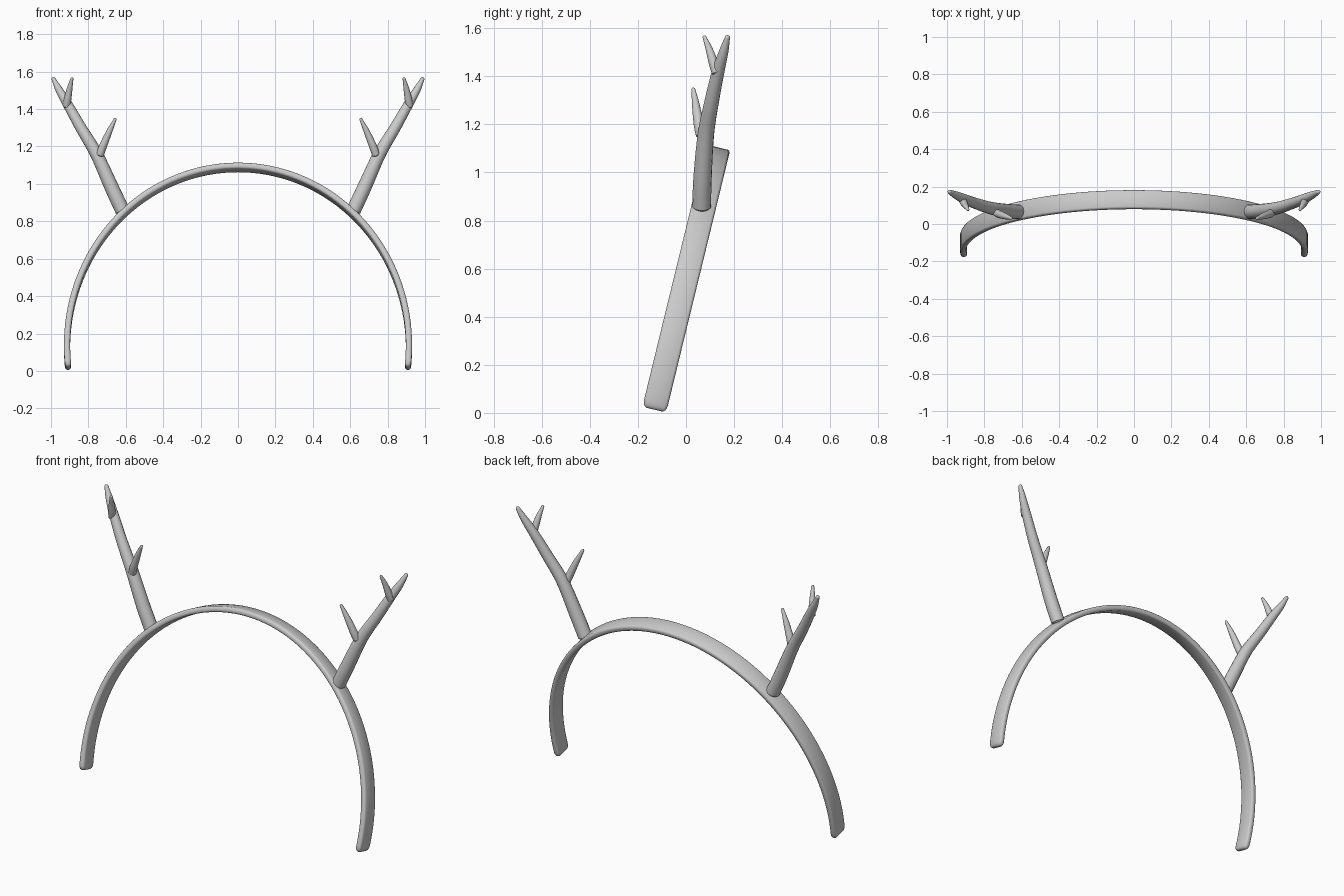
import bpy, bmesh, math
from mathutils import Vector

if "Cube" in bpy.data.objects:
    bpy.data.objects.remove(bpy.data.objects["Cube"])

mat = bpy.data.materials.new("light grey")
mat.diffuse_color = (0.6, 0.6, 0.6, 1)
mat.use_nodes = True
mat.node_tree.nodes["Principled BSDF"].inputs["Base Color"].default_value = mat.diffuse_color


def skin(name, rings):
    """Join rings of points into a closed, capped, smooth tube."""
    bm = bmesh.new()
    vs = [[bm.verts.new(p) for p in r] for r in rings]
    n = len(vs[0])
    for a, b in zip(vs, vs[1:]):
        for i in range(n):
            j = (i + 1) % n
            bm.faces.new((a[i], a[j], b[j], b[i]))
    bm.faces.new(vs[0])
    bm.faces.new(vs[-1])
    bmesh.ops.recalc_face_normals(bm, faces=bm.faces)
    me = bpy.data.meshes.new(name)
    bm.to_mesh(me)
    bm.free()
    me.materials.append(mat)
    ob = bpy.data.objects.new(name, me)
    bpy.context.collection.objects.link(ob)
    bpy.ops.object.select_all(action='DESELECT')
    ob.select_set(True)
    bpy.context.view_layer.objects.active = ob
    bpy.ops.object.shade_smooth_by_angle(angle=math.radians(40))
    return ob


# Headband: rounded strip swept along a tilted arch
tilt = math.radians(13.7)
up = Vector((0, math.sin(tilt), math.cos(tilt)))
across = Vector((0, math.cos(tilt), -math.sin(tilt)))
side = Vector((1, 0, 0))
centre = Vector((0, -0.1035, 0.13))
A, B = 0.914, 0.986
HW, HT = 0.051, 0.0165
section = [(-1, -.35), (-.93, -.8), (-.8, -1), (.8, -1), (.93, -.8), (1, -.35),
           (1, .35), (.93, .8), (.8, 1), (-.8, 1), (-.93, .8), (-1, .35)]


def band_ring(t, w, h):
    p = centre + side * (A * math.cos(t)) + up * (B * math.sin(t))
    out = (side * (B * math.cos(t)) + up * (A * math.sin(t))).normalized()
    return [p + across * (u * HW * w) + out * (v * HT * h) for u, v in section]


d, N = 0.121, 72
ends = [(0, .7, .45), (.006, .86, .8), (.016, .96, .95), (.03, 1, 1)]
stations = [(-d + o, w, h) for o, w, h in ends]
t0, t1 = -d + .06, math.pi + d - .06
stations += [(t0 + (t1 - t0) * i / N, 1, 1) for i in range(N + 1)]
stations += [(math.pi + d - o, w, h) for o, w, h in reversed(ends)]
skin("headband", [band_ring(*s) for s in stations])


# Antler branches: tapered round tubes along smooth paths
def tube(name, pts, mirror, sides=16, steps=6):
    P = [Vector((x * mirror, y, z, r)) for x, y, z, r in pts]
    P = [2 * P[0] - P[1]] + P + [2 * P[-1] - P[-2]]
    path = []
    for k in range(1, len(P) - 2):
        a, b, c, e = P[k - 1:k + 3]
        for i in range(steps):
            t = i / steps
            path.append(.5 * (2 * b + (c - a) * t + (2 * a - 5 * b + 4 * c - e) * t * t
                              + (3 * b - a - 3 * c + e) * t ** 3))
    path.append(P[-2])
    # rounded tip and softened base
    end, dirn = path[-1], (path[-1] - path[-2]).to_3d().normalized()
    for k in (.5, .85, .98):
        q = end.to_3d() + dirn * (end.w * k)
        path.append(Vector((*q, end.w * math.sqrt(1 - k * k))))
    s, dirn = path[0], (path[1] - path[0]).to_3d().normalized()
    path.insert(0, Vector((*(s.to_3d() - dirn * s.w * .2), s.w * .8)))
    rings = []
    for i, p in enumerate(path):
        tan = (path[min(i + 1, len(path) - 1)] - path[max(i - 1, 0)]).to_3d().normalized()
        u = tan.cross(Vector((0, 1, 0))).normalized()
        v = tan.cross(u)
        rings.append([p.to_3d() + (u * math.cos(g) + v * math.sin(g)) * p.w
                      for g in (2 * math.pi * j / sides for j in range(sides))])
    skin(name, rings)


beam = [(.618, .065, .858, .039), (.675, .069, .98, .038), (.757, .083, 1.16, .034),
        (.84, .108, 1.3, .030), (.908, .134, 1.42, .026), (.955, .156, 1.5, .020),
        (.986, .172, 1.56, .011)]
lower_tine = [(.738, .062, 1.155, .021), (.722, .053, 1.2, .021),
              (.688, .041, 1.28, .016), (.657, .031, 1.345, .008)]
upper_tine = [(.917, .127, 1.415, .020), (.911, .116, 1.45, .020),
              (.900, .097, 1.51, .015), (.888, .077, 1.562, .008)]

for label, m in (("right", 1), ("left", -1)):
    tube(label + "_antler_beam", beam, m)
    tube(label + "_antler_lower_tine", lower_tine, m)
    tube(label + "_antler_upper_tine", upper_tine, m)
